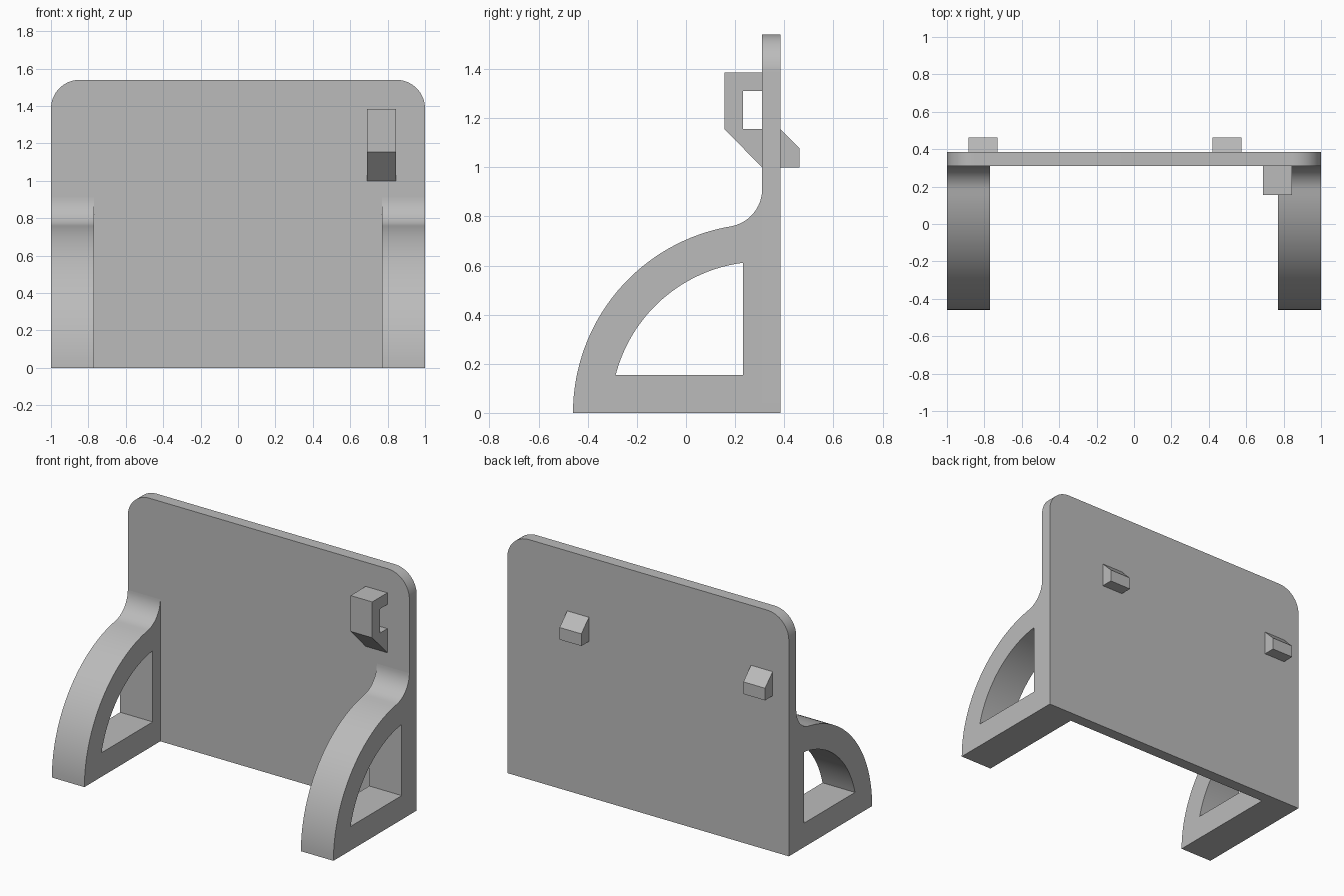
import bpy, bmesh
from math import cos, sin, pi, sqrt, atan2, radians
from mathutils import Vector

cube = bpy.data.objects.get("Cube")
if cube:
    bpy.data.objects.remove(cube, do_unlink=True)

grey = bpy.data.materials.new("light_grey")
grey.use_nodes = True
colour = (0.5, 0.5, 0.5, 1)
grey.diffuse_color = colour
grey.node_tree.nodes["Principled BSDF"].inputs["Base Color"].default_value = colour

FRONT, BACK = 0.31, 0.385   # panel faces in y
PANEL_TOP = 1.54
STEP = 0.077                # basic thickness unit
FILLET = 2 * STEP


def arc(centre, radius, start, end, steps=24):
    """Points along an arc, angles in radians."""
    return [(centre[0] + radius * cos(start + (end - start) * i / steps),
             centre[1] + radius * sin(start + (end - start) * i / steps))
            for i in range(steps + 1)]


def prism(name, loops, place, depth):
    """Fill closed outlines (inner loops become holes) and extrude by depth."""
    bm = bmesh.new()
    edges = []
    for loop in loops:
        verts = [bm.verts.new(place(*p)) for p in loop]
        edges += [bm.edges.new((v, verts[i - 1])) for i, v in enumerate(verts)]
    if len(loops) == 1:
        bm.faces.new(verts)
    else:
        bmesh.ops.triangle_fill(bm, edges=edges, use_beauty=True)
    out = bmesh.ops.extrude_face_region(bm, geom=bm.faces[:], use_keep_orig=True)
    moved = [g for g in out["geom"] if isinstance(g, bmesh.types.BMVert)]
    bmesh.ops.translate(bm, verts=moved, vec=Vector(depth))
    bmesh.ops.recalc_face_normals(bm, faces=bm.faces)
    mesh = bpy.data.meshes.new(name)
    bm.to_mesh(mesh)
    bm.free()
    mesh.materials.append(grey)
    obj = bpy.data.objects.new(name, mesh)
    bpy.context.collection.objects.link(obj)
    bpy.ops.object.select_all(action="DESELECT")
    obj.select_set(True)
    bpy.context.view_layer.objects.active = obj
    bpy.ops.object.shade_smooth_by_angle(angle=radians(30))
    return obj


def side_prism(name, loops, x, width):
    """Extrude a side profile given in (y, z) along x."""
    return prism(name, loops, lambda y, z: (x, y, z), (width, 0, 0))


# Upright panel with rounded top corners
corner_z = PANEL_TOP - FILLET
outline = ([(-1, 0), (1, 0)]
           + arc((1 - FILLET, corner_z), FILLET, 0, pi / 2, 16)
           + arc((FILLET - 1, corner_z), FILLET, pi / 2, pi, 16))
prism("back_panel", [outline], lambda x, z: (x, FRONT, z), (0, BACK - FRONT, 0))

# Curved support brackets: quarter round, blended into the panel by a fillet
outer, inner = 10 * STEP, 8 * STEP
fillet_z = sqrt((outer + FILLET) ** 2 - FILLET ** 2)
meet = atan2(fillet_z, -FILLET)
profile = ([(FRONT, 0)]
           + arc((FRONT, 0), outer, pi, meet, 32)
           + arc((FRONT - FILLET, fillet_z), FILLET, meet - pi, 0, 16)[1:])
window_back = FRONT - STEP
low = pi - atan2(2 * STEP, sqrt(inner ** 2 - (2 * STEP) ** 2))
high = pi - atan2(sqrt(inner ** 2 - STEP ** 2), STEP)
window = [(window_back, 2 * STEP)] + arc((FRONT, 0), inner, low, high, 32)
width = 3 * STEP
for name, x in (("right_bracket", -1), ("left_bracket", 1 - width)):
    side_prism(name, [profile, window], x, width)

# Front hook: C-shaped loop with a sloped underside
y0, y1 = FRONT - 2 * STEP, FRONT - STEP
hook = [(FRONT, 1.0), (FRONT, 1.155), (y1, 1.155), (y1, 1.31),
        (FRONT, 1.31), (FRONT, 1.385), (y0, 1.385), (y0, 1.155)]
side_prism("front_hook", [hook], 0.69, 2 * STEP)

# Rear pegs with sloped tops
peg = [(BACK, 1.0), (BACK + STEP, 1.0), (BACK + STEP, 1.078), (BACK, 1.155)]
for name, x in (("right_rear_peg", -0.885), ("left_rear_peg", 0.42)):
    side_prism(name, [peg], x, 2 * STEP)
